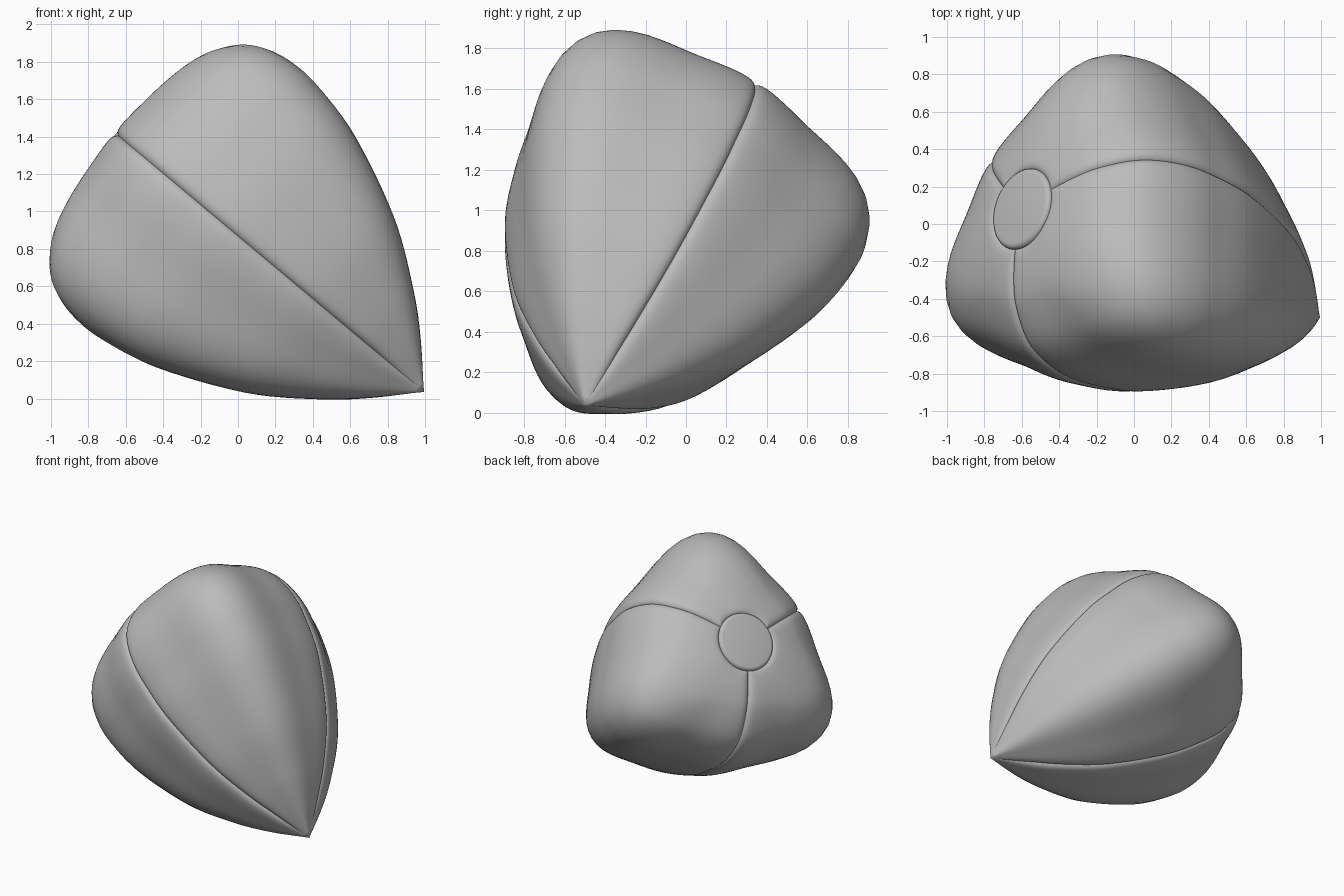
import bpy, bmesh, math
from mathutils import Vector, Matrix

if "Cube" in bpy.data.objects:
    bpy.data.objects.remove(bpy.data.objects["Cube"], do_unlink=True)

grey = bpy.data.materials.new("soft_grey")
grey.use_nodes = True
grey.diffuse_color = (0.5, 0.5, 0.5, 1)
grey.node_tree.nodes["Principled BSDF"].inputs["Base Color"].default_value = (0.5, 0.5, 0.5, 1)

# Leaning frame: origin at the pointed tip, local z along the pod axis,
# local x towards the front seam
TIP = Vector((0.995, -0.5, 0.035))
axis = Vector((-0.74, 0.27, 0.62)).normalized()
seam_dir = Vector((0, -1, 0))
seam_dir = (seam_dir - axis * seam_dir.dot(axis)).normalized()
side_dir = axis.cross(seam_dir)
FRAME = Matrix.Translation(TIP) @ Matrix((seam_dir, side_dir, axis)).transposed().to_4x4()

# Paired (radius, height) profiles along the seams and along the lobe ridges
SEAM = [(0, 0), (.205, .21), (.38, .42), (.57, .72), (.735, 1.15), (.785, 1.45),
        (.79, 1.64), (.75, 1.82), (.67, 1.96), (.52, 2.08), (.385, 2.135), (.22, 2.17)]
RIDGE = [(0, 0), (.245, .21), (.45, .42), (.69, .73), (.9, 1.15), (.98, 1.45),
         (.99, 1.64), (.955, 1.8), (.87, 1.93), (.715, 2.045), (.5, 2.12), (.22, 2.175)]
CAP_RADIUS = 0.22


def smooth_profile(points, steps):
    """Catmull-Rom curve through the points."""
    pts = [Vector(p) for p in points]
    pts = [2 * pts[0] - pts[1]] + pts + [2 * pts[-1] - pts[-2]]
    out = []
    for a, b, c, d in zip(pts, pts[1:], pts[2:], pts[3:]):
        for i in range(steps):
            s = i / steps
            out.append(0.5 * (2 * b + (c - a) * s + (2 * a - 5 * b + 4 * c - d) * s * s
                              + (3 * b - a - 3 * c + d) * s ** 3))
    return out + [pts[-2]]


def finish(bm, name, angle):
    bmesh.ops.recalc_face_normals(bm, faces=bm.faces)
    bm.transform(FRAME)
    mesh = bpy.data.meshes.new(name)
    bm.to_mesh(mesh)
    bm.free()
    mesh.materials.append(grey)
    obj = bpy.data.objects.new(name, mesh)
    bpy.context.collection.objects.link(obj)
    bpy.ops.object.select_all(action='DESELECT')
    obj.select_set(True)
    bpy.context.view_layer.objects.active = obj
    bpy.ops.object.shade_smooth_by_angle(angle=math.radians(angle))


def skin(bm, rings):
    for lower, upper in zip(rings, rings[1:]):
        for i in range(len(lower)):
            j = (i + 1) % len(lower)
            bm.faces.new((lower[i], lower[j], upper[j], upper[i]))


# Angles around the pod, packed closely beside each of the three seams
HALF = 22
spread = [math.pi / 3 * (i / HALF) ** 1.8 for i in range(HALF + 1)]
one_lobe = spread + [2 * math.pi / 3 - a for a in spread[-2:0:-1]]
angles = [(k * 2 * math.pi / 3 + a, a) for k in range(3) for a in one_lobe]

# Three-lobed body: round beside the seams, rising to a tight ridge on each lobe
bm = bmesh.new()
rings = []
rows = list(zip(smooth_profile(SEAM, 6), smooth_profile(RIDGE, 6)))[1:]
# extra rows beside the cap rim
last, before = rows[-1], rows[-2]
rows[-1:] = [tuple(b.lerp(l, f) for b, l in zip(before, last)) for f in (.35, .65, .85, 1)]
for seam, ridge in rows:
    ring = []
    for turn, local in angles:
        p = seam.lerp(ridge, (0.5 - 0.5 * math.cos(3 * local)) ** 2.8)
        ring.append(bm.verts.new((p.x * math.cos(turn), p.x * math.sin(turn), p.y)))
    rings.append(ring)
skin(bm, rings)
tip = bm.verts.new((0, 0, 0))
for i in range(len(angles)):
    bm.faces.new((tip, rings[0][(i + 1) % len(angles)], rings[0][i]))
bmesh.ops.recalc_face_normals(bm, faces=bm.faces)
bm.normal_update()

# Press the seams and the rim of the cap into the surface
moves = []
for ring in rings:
    for vert, (turn, local) in zip(ring, angles):
        radius = vert.co.xy.length
        from_seam = radius * math.sin(min(local, 2 * math.pi / 3 - local))
        depth = 0.024 * min(1, radius / 0.25) * math.exp(-from_seam / 0.018)
        if vert.co.z > 1.5:
            depth = max(depth, 0.03 * math.exp(-(radius - CAP_RADIUS) / 0.015))
        moves.append((vert, vert.normal * depth))
for vert, move in moves:
    vert.co -= move
finish(bm, "lobed_body", 60)

# Round end cap with a softened edge
bm = bmesh.new()
rings = []
edge = [(CAP_RADIUS + .004, 2.12), (CAP_RADIUS + .004, 2.153), (CAP_RADIUS, 2.164),
        (CAP_RADIUS - .009, 2.173), (CAP_RADIUS - .022, 2.176)]
for radius, height in edge:
    rings.append([bm.verts.new((radius * math.cos(a), radius * math.sin(a), height))
                  for a in (2 * math.pi * i / 64 for i in range(64))])
skin(bm, rings)
bm.faces.new(rings[-1])
finish(bm, "end_cap", 60)
